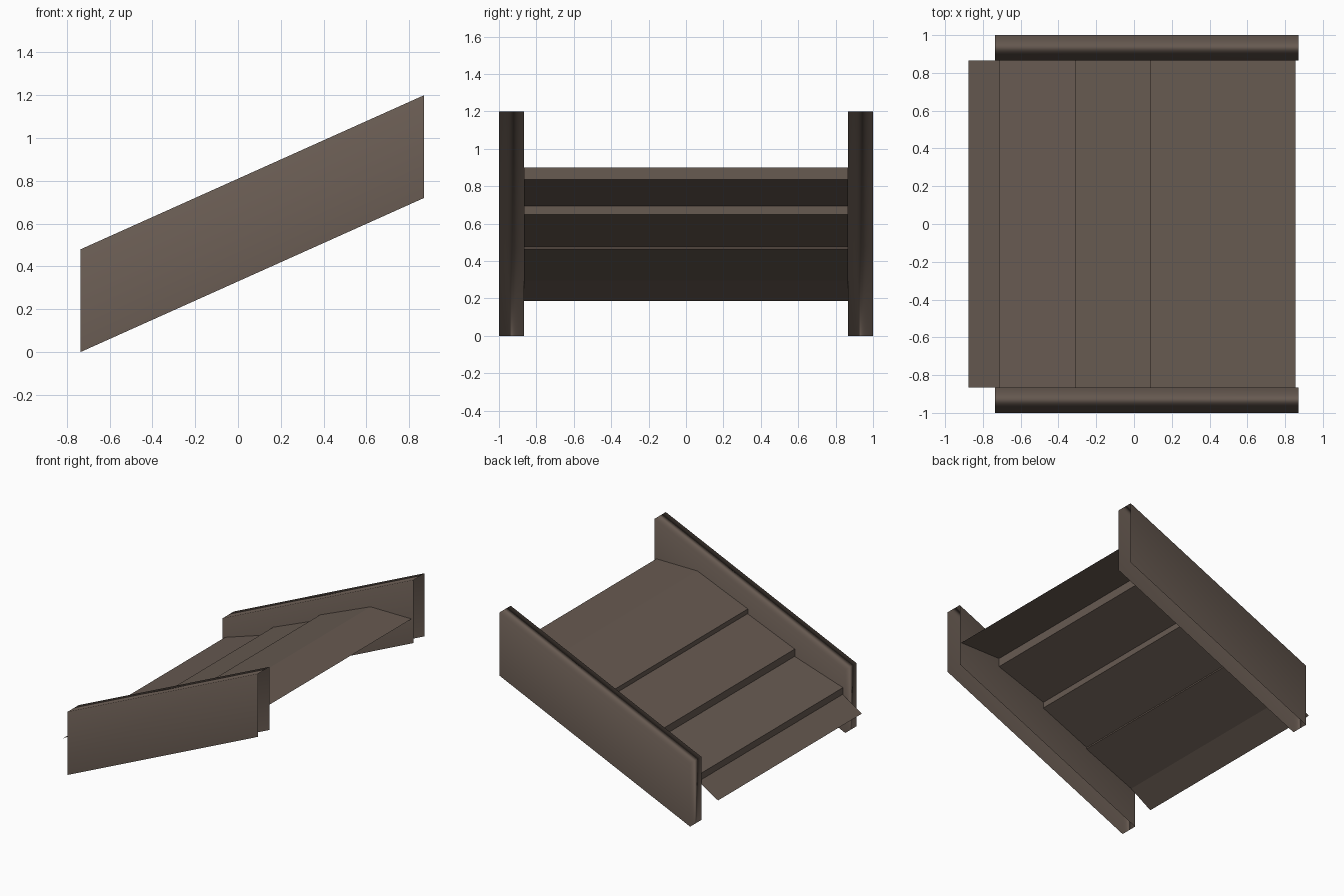
import bpy, bmesh

if "Cube" in bpy.data.objects:
    bpy.data.objects.remove(bpy.data.objects["Cube"])

wood = bpy.data.materials.new("weathered brown")
wood.diffuse_color = (0.137, 0.103, 0.083, 1)
wood.use_nodes = True
wood.node_tree.nodes["Principled BSDF"].inputs["Base Color"].default_value = wood.diffuse_color

HALF_INNER, HALF_OUTER = 0.865, 1.0


def finish(name, bm):
    me = bpy.data.meshes.new(name)
    bm.to_mesh(me)
    bm.free()
    me.materials.append(wood)
    ob = bpy.data.objects.new(name, me)
    bpy.context.collection.objects.link(ob)
    return ob


def strip(bm, path, y0, y1):
    """Sweep an (x, z) path across y, leaving the sides open."""
    lo = [bm.verts.new((x, y0, z)) for x, z in path]
    hi = [bm.verts.new((x, y1, z)) for x, z in path]
    for i in range(len(path) - 1):
        bm.faces.new((lo[i], hi[i], hi[i + 1], lo[i + 1]))
    return lo, hi


# Side boards: hollow slanted boards, open underneath and at the high end
outline = [(0.87, 0.72), (0.87, 1.2), (-0.735, 0.48), (-0.735, 0.0)]
for name, y0, y1 in (("front_side_board", -HALF_OUTER, -HALF_INNER),
                     ("back_side_board", HALF_INNER, HALF_OUTER)):
    bm = bmesh.new()
    lo, hi = strip(bm, outline, y0, y1)
    bm.faces.remove(bm.faces[:][0])          # high end stays open
    bm.faces.new(lo)                         # wall towards -y
    bm.faces.new(hi[::-1])                   # wall towards +y
    bm.normal_update()
    for f in bm.faces:
        f.smooth = True
        # keep each wall facing away from the board's middle
        mid = (y0 + y1) / 2
        if abs(f.normal.y) > 0.9 and f.normal.y * (f.calc_center_median().y - mid) < 0:
            f.normal_flip()
    ob = finish(name, bm)
    mod = ob.modifiers.new("wall weighted shading", 'WEIGHTED_NORMAL')
    mod.mode = 'FACE_AREA'

# Treads: overlapping sloped slabs, the top one with a flat landing
treads = {
    "landing_tread": [(0.855, 0.9), (0.51, 0.9), (0.085, 0.725), (0.085, 0.69),
                      (0.51, 0.835), (0.51, 0.9)],
    "upper_tread": [(0.105, 0.695), (-0.31, 0.525), (-0.31, 0.47),
                    (0.105, 0.65), (0.105, 0.695)],
    "lower_tread": [(-0.29, 0.475), (-0.715, 0.34), (-0.715, 0.29),
                    (-0.29, 0.465), (-0.29, 0.475)],
    "bottom_lip": [(-0.70, 0.295), (-0.875, 0.185)],
}
for name, path in treads.items():
    bm = bmesh.new()
    strip(bm, path, -HALF_INNER, HALF_INNER)
    finish(name, bm)
